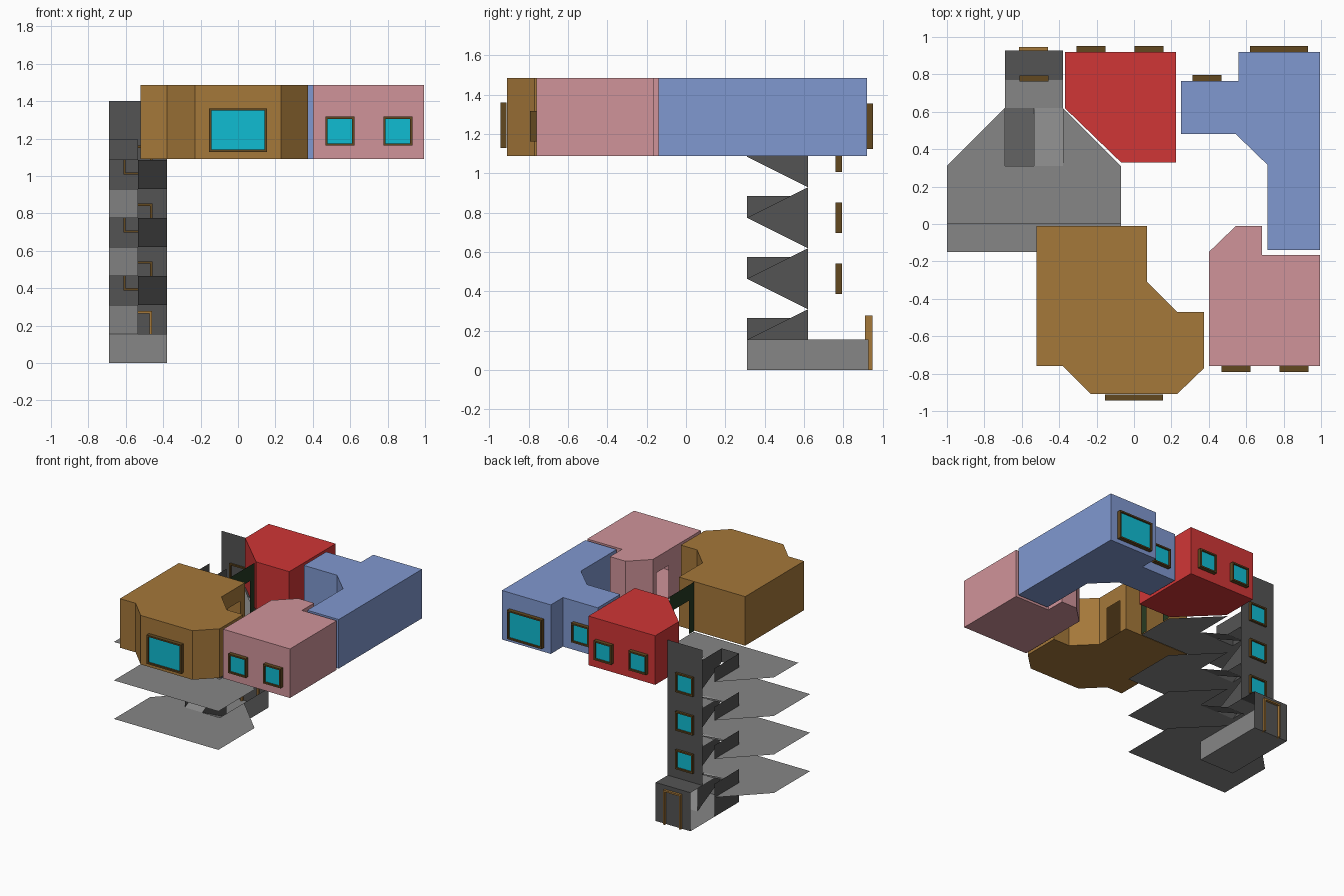
import bpy
import bmesh

cube = bpy.data.objects.get("Cube")
if cube:
    bpy.data.objects.remove(cube, do_unlink=True)


def material(name, hexcode):
    linear = []
    for i in range(3):
        c = int(hexcode[i * 2:i * 2 + 2], 16) / 255
        linear.append(c / 12.92 if c < 0.04 else ((c + 0.055) / 1.055) ** 2.4)
    mat = bpy.data.materials.new(name)
    mat.use_nodes = True
    mat.diffuse_color = (*linear, 1)
    mat.node_tree.nodes["Principled BSDF"].inputs["Base Color"].default_value = (*linear, 1)
    return mat


ochre = material("ochre", "a5783a")
pink = material("pink", "d0949a")
blue = material("blue", "8098d0")
red = material("red", "d03636")
light_grey = material("light grey", "868686")
dark_grey = material("dark grey", "545454")
dark_green = material("dark green", "263a22")
frame_brown = material("frame brown", "624820")
glass_cyan = material("glass cyan", "10bcd2")


def build(name, mat, faces):
    """Make an object from a list of polygons given as corner points."""
    bm = bmesh.new()
    for face in faces:
        bm.faces.new([bm.verts.new(p) for p in face])
    bmesh.ops.remove_doubles(bm, verts=bm.verts, dist=0.0005)
    mesh = bpy.data.meshes.new(name)
    bm.to_mesh(mesh)
    bm.free()
    mesh.materials.append(mat)
    obj = bpy.data.objects.new(name, mesh)
    bpy.context.collection.objects.link(obj)
    return obj


def flat(outline, z):
    return [(x, y, z) for x, y in outline]


def wall_x(x, outline):
    return [(x, y, z) for y, z in outline]


def wall_y(y, x0, x1, z0, z1):
    return [(x0, y, z0), (x1, y, z0), (x1, y, z1), (x0, y, z1)]


def rect(a0, a1, b0, b1):
    return [(a0, b0), (a1, b0), (a1, b1), (a0, b1)]


def box_faces(x0, x1, y0, y1, z0, z1):
    base = rect(x0, x1, y0, y1)
    faces = [flat(base[::-1], z0), flat(base, z1)]
    for a, b in zip(base, base[1:] + base[:1]):
        faces.append([(*a, z0), (*b, z0), (*b, z1), (*a, z1)])
    return faces


# Rooms: hollow shells raised on the top floor, some with a doorway
ROOM, ROOF, DOOR = 1.09, 1.485, 0.27


def room(name, mat, outline, door_edge=None, start=0.0, end=0.0):
    faces = [flat(outline[::-1], ROOM), flat(outline, ROOF)]
    for i, a in enumerate(outline):
        b = outline[(i + 1) % len(outline)]
        lower = [(*a, ROOM), (*b, ROOM)]
        if i == door_edge:
            p, q = [tuple(a[k] + (b[k] - a[k]) * t for k in (0, 1)) for t in (start, end)]
            head = ROOM + DOOR
            lower[1:1] = [(*p, ROOM), (*p, head), (*q, head), (*q, ROOM)]
        faces.append(lower + [(*b, ROOF), (*a, ROOF)])
    build(name, mat, faces)


room("ochre_room", ochre,
     [(-.52, -.76), (-.38, -.76), (-.23, -.91), (.23, -.91), (.375, -.77), (.375, -.47),
      (.23, -.47), (.07, -.31), (.07, -.01), (-.52, -.01)], 7, .28, .78)
room("pink_room", pink,
     [(.4, -.76), (.995, -.76), (.995, -.165), (.685, -.165), (.685, -.01),
      (.545, -.01), (.4, -.15)], 6, .08, .33)
room("blue_room", blue,
     [(.25, .48), (.545, .48), (.715, .315), (.715, -.14), (.995, -.14), (.995, .92),
      (.56, .92), (.56, .765), (.25, .765)])
room("red_room", red, [(-.07, .33), (.225, .33), (.225, .92), (-.37, .92), (-.37, .62)])


# Windows: a square ring frame with a pane set inside
def frame_bars(x0, x1, y0, y1, z0, z1, t, sill=True):
    bars = [(x0, x0 + t, z0, z1), (x1 - t, x1, z0, z1), (x0 + t, x1 - t, z1 - t, z1)]
    if sill:
        bars.append((x0 + t, x1 - t, z0, z0 + t))
    return [f for a, b, c, d in bars for f in box_faces(a, b, y0, y1, c, d)]


def window(name, x, y, z, width, height, side):
    x0, x1, z0, z1 = x - width / 2, x + width / 2, z - height / 2, z + height / 2
    y0, y1 = sorted((y, y + side * .032))
    build(name + "_frame", frame_brown, frame_bars(x0, x1, y0, y1, z0, z1, .012))
    pane = wall_y(y + side * .018, x0, x1, z0, z1)
    build(name + "_pane", glass_cyan, [pane if side < 0 else pane[::-1]])


SMALL, WIDE, TALL = .155, .308, .232
window("ochre_window", 0, -.912, 1.245, WIDE, TALL, -1)
for side_name, x in (("right", .545), ("left", .855)):
    window("pink_window_" + side_name, x, -.76, 1.24, SMALL, SMALL, -1)
for side_name, x in (("right", -.23), ("left", .08)):
    window("red_window_" + side_name, x, .92, 1.24, SMALL, SMALL, 1)
window("blue_window_large", .775, .92, 1.24, WIDE, TALL, 1)
window("blue_window_small", .39, .765, 1.24, SMALL, SMALL, 1)

# Staircase limits: outer sides, middle, front, landing, window wall, entrance wall
XR, XM, XL = -.69, -.535, -.38
YF, YL, YW, YE = .31, .62, .775, .928
HALF, RAIL = .155, .11
floors = [HALF + i * 2 * HALF for i in range(4)]

# Floor plates notched around the stairs
for i, z in enumerate(floors):
    front = 0 if i == 3 else -.15
    outline = [(-1, front), (-.07, front), (-.07, YF), (XL, YL), (XL, YF),
               (XR, YF), (XR, YL), (-1, YF)]
    build(f"floor_plate_{i}", light_grey, [flat(outline, z)])

# Flights, half landings and the walls beside them
for i, z in enumerate(floors):
    low, high = z - HALF, z + HALF
    build(f"back_flight_{i}", light_grey,
          [[(XM, YF, z), (XL, YF, z), (XL, YL, low), (XM, YL, low)]])
    if i < 3:
        build(f"front_flight_{i}", light_grey,
              [[(XR, YF, z), (XM, YF, z), (XM, YL, high), (XR, YL, high)],
               flat(rect(XR, XL, YL, YW), high)])
        window(f"stair_window_{i}", XM, YW - .014, high + HALF, SMALL, SMALL, 1)
        middle = [(YF, z), (YL, low), (YL, high)]
    else:
        middle = [(YF, z), (YL, low), (YL, z + RAIL), (YF, z + RAIL)]
        build("top_railing", dark_grey, [wall_y(YF, XR, XM, z, z + RAIL)])
    build(f"middle_wall_{i}", dark_grey, [wall_x(XM, middle)])
    base = 0 if i == 0 else z
    build(f"side_railing_{i}", dark_grey,
          [wall_x(XR, rect(YF, YL, base, z + RAIL)[::-1])])

# Window wall, entrance wall and the small roof joining them
build("stair_back_wall", dark_grey,
      [wall_y(YW, XR, XL, 2 * HALF, 1.4)[::-1], wall_y(YE, XR, XL, 0, 2 * HALF)[::-1],
       flat(rect(XR, XL, YW, YE), 2 * HALF)])

# Entrance base
build("entrance_base", light_grey,
      [flat(rect(XR, XL, YF, YE), 0), wall_y(YF, XR, XL, 0, HALF),
       wall_x(XL, rect(YF, YE, 0, HALF))])
build("entrance_door_frame", ochre,
      frame_bars(-.615, -.46, .91, .947, 0, .278, .013, sill=False))

# Corridor doorway between the stairs and the rooms
build("corridor_doorway", dark_green,
      [wall_x(-.07, [(0, ROOM), (.06, ROOM), (.06, ROOM + DOOR), (.25, ROOM + DOOR),
                     (.25, ROOM), (YF, ROOM), (YF, ROOF), (0, ROOF)])])
